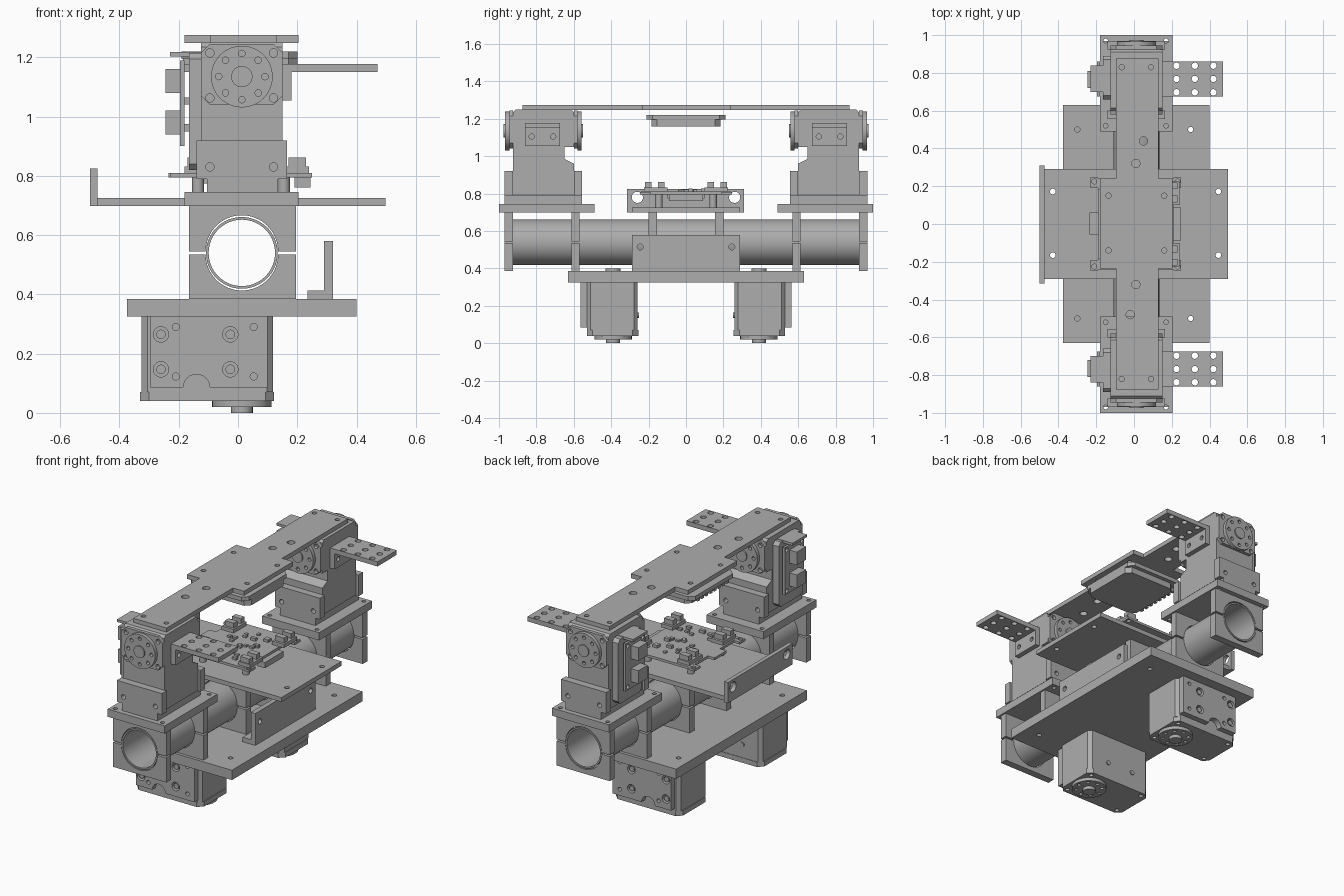
import bpy, bmesh, math, random
from mathutils import Matrix

cube = bpy.data.objects.get("Cube")
if cube:
    bpy.data.objects.remove(cube)

grey = bpy.data.materials.new("machined grey")
grey.use_nodes = True
COLOUR = (0.42, 0.42, 0.42, 1)
grey.diffuse_color = COLOUR
grey.node_tree.nodes["Principled BSDF"].inputs["Base Color"].default_value = COLOUR

# Local profile plane and extrusion direction for each axis
FRAMES = {
    "X": Matrix(((0, 0, 1), (1, 0, 0), (0, 1, 0))),   # profile (y, z)
    "Y": Matrix(((1, 0, 0), (0, 0, -1), (0, 1, 0))),  # profile (x, z)
    "Z": Matrix.Identity(3),                          # profile (x, y)
}
CX, TUBE_Z, HORN_Z = 0.013, 0.54, 1.135


def rect(a0, a1, b0, b1, c=0.0):
    if not c:
        return [(a0, b0), (a1, b0), (a1, b1), (a0, b1)]
    return [(a0 + c, b0), (a1 - c, b0), (a1, b0 + c), (a1, b1 - c),
            (a1 - c, b1), (a0 + c, b1), (a0, b1 - c), (a0, b0 + c)]


def circle(a, b, r, n=20, start=0.0, sweep=2 * math.pi):
    return [(a + r * math.cos(start + sweep * i / n),
             b + r * math.sin(start + sweep * i / n)) for i in range(n)]


def plate(name, axis, lo, hi, outline, holes=(), mirror=False):
    """Extrude a profile with holes from lo to hi along an axis."""
    curve = bpy.data.curves.new(name, "CURVE")
    curve.dimensions, curve.fill_mode = "2D", "BOTH"
    curve.extrude = (hi - lo) / 2
    for pts in (outline, *holes):
        spline = curve.splines.new("POLY")
        spline.points.add(len(pts) - 1)
        for p, (a, b) in zip(spline.points, pts):
            p.co = (a, b, 0, 1)
        spline.use_cyclic_u = True
    temp = bpy.data.objects.new(name, curve)
    mesh = bpy.data.meshes.new_from_object(temp)
    bpy.data.objects.remove(temp)
    bpy.data.curves.remove(curve)
    mid = (lo + hi) / 2 * (-1 if axis == "Y" else 1)
    mesh.transform(FRAMES[axis].to_4x4() @ Matrix.Translation((0, 0, mid)))
    bm = bmesh.new()
    bm.from_mesh(mesh)
    bmesh.ops.remove_doubles(bm, verts=bm.verts, dist=1e-5)
    bmesh.ops.recalc_face_normals(bm, faces=bm.faces)
    bm.to_mesh(mesh)
    bm.free()
    mesh.materials.clear()
    mesh.materials.append(grey)
    obj = bpy.data.objects.new(name, mesh)
    bpy.context.collection.objects.link(obj)
    if mirror:
        mod = obj.modifiers.new("front and back", "MIRROR")
        mod.use_axis = (False, True, False)
        mod.use_mirror_merge = False
    bpy.ops.object.select_all(action="DESELECT")
    obj.select_set(True)
    bpy.context.view_layer.objects.active = obj
    bpy.ops.object.shade_smooth_by_angle(angle=math.radians(30))
    return obj


def box(name, x0, x1, y0, y1, z0, z1, mirror=False):
    return plate(name, "Z", z0, z1, rect(x0, x1, y0, y1), (), mirror)


def grid(xs, ys, r, n=14):
    return [circle(x, y, r, n) for x in xs for y in ys]


# Base plate and central tube
plate("base_plate", "Z", 0.325, 0.385, rect(-0.375, 0.4, -0.63, 0.63),
      grid((-0.3,), (-0.5, 0.5), 0.014) + grid((0.3,), (-0.5, 0.5), 0.014))
plate("tube", "Y", -0.97, 0.97, circle(CX, TUBE_Z, 0.121, 64),
      [circle(CX, TUBE_Z, 0.112, 64)])

# Split tube clamps, upper and lower halves
for label, y0, y1 in (("end", -0.97, -0.925), ("mid", -0.612, -0.57), ("centre", -0.2, -0.155)):
    half, r = 0.005, 0.122
    lower = [(-0.165, 0.385), (0.195, 0.385), (0.195, TUBE_Z - half)]
    lower += circle(CX, TUBE_Z - half, r, 32, 0, -math.pi) + [(CX - r, TUBE_Z - half), (-0.165, TUBE_Z - half)]
    upper = [(-0.165, 0.698), (0.195, 0.698), (0.195, TUBE_Z + half)]
    upper += circle(CX, TUBE_Z + half, r, 32, 0, math.pi) + [(CX - r, TUBE_Z + half), (-0.165, TUBE_Z + half)]
    plate(label + "_clamp_lower", "Y", y0, y1, lower, (), True)
    plate(label + "_clamp_upper", "Y", y0, y1, upper, (), True)

# Side angle bracket on the base plate
plate("angle_wall", "X", 0.29, 0.32, rect(-0.29, 0.29, 0.385, 0.58),
      [circle(s * 0.245, 0.515, 0.016) for s in (-1, 1)])
box("angle_foot", 0.235, 0.29, -0.29, 0.29, 0.385, 0.413)

# Electronics tray with upturned lip
plate("tray", "Z", 0.698, 0.725, rect(-0.475, 0.497, -0.29, 0.29),
      grid((-0.43, 0.447), (-0.165, 0.172), 0.015))
plate("tray_lip", "X", -0.5, -0.475, rect(-0.315, 0.31, 0.698, 0.825),
      [circle(s * 0.26, 0.78, 0.03) for s in (-1, 1)])

# Control board, standoffs and components
plate("control_board", "Z", 0.795, 0.81, rect(-0.19, 0.21, -0.24, 0.24),
      grid((-0.135, 0.155), (-0.14, 0.15), 0.014))
plate("board_ears", "Z", 0.795, 0.809, rect(-0.23, -0.19, 0.19, 0.245), [circle(-0.21, 0.225, 0.013)], True)
plate("board_ears_left", "Z", 0.795, 0.809, rect(0.21, 0.25, 0.19, 0.245), [circle(0.23, 0.225, 0.013)], True)
box("side_tab", -0.235, -0.19, -0.055, 0.06, 0.795, 0.81)
for x in (-0.135, 0.155):
    plate("standoff", "Z", 0.725, 0.795, circle(x, 0.145, 0.02), (), True)
for x in (-0.14, 0.2):
    box("connector_body", x - 0.04, x + 0.04, 0.1, 0.225, 0.81, 0.832, True)
    for y in (0.115, 0.185):
        box("connector_top", x - 0.03, x + 0.03, y, y + 0.035, 0.832, 0.862, True)
box("socket_row", 0.19, 0.245, -0.09, 0.09, 0.76, 0.795)
box("socket_row_under", -0.15, -0.1, -0.1, 0.1, 0.775, 0.795)
random.seed(4)
for i in range(24):
    x, y = random.uniform(-0.1, 0.13), random.uniform(-0.21, 0.2)
    s = random.uniform(0.008, 0.018)
    box("small_chip", x - s, x + s, y - 0.01, y + 0.01, 0.81, 0.81 + s)

# Upper servo platforms and U brackets
plate("servo_platform", "Z", 0.698, 0.745, rect(-0.18, 0.205, -1.0, -0.49),
      grid((-0.15, 0.17), (-0.97, -0.52), 0.012), True)
box("bracket_base", -0.105, 0.135, -0.97, -0.555, 0.745, 0.793, True)
for y0, y1 in ((-0.97, -0.925), (-0.6, -0.555)):
    plate("bracket_wall", "Y", y0, y1, rect(-0.14, 0.165, 0.79, 0.92),
          [circle(x, 0.83, 0.014) for x in (-0.095, 0.12)], True)

# Upper servos, stepped body with horns at both ends
body = [(-0.925, 0.795), (-0.6, 0.795), (-0.6, 0.96), (-0.65, 0.985), (-0.65, 1.05),
        (-0.6, 1.05), (-0.6, 1.235), (-0.615, 1.25), (-0.91, 1.25), (-0.925, 1.235)]
plate("upper_servo_body", "X", -0.125, 0.15, body, (), True)
for y0, y1, out in ((-0.945, -0.925, -1), (-0.6, -0.58, 1)):
    plate("servo_end_cap", "Y", y0, y1, rect(-0.125, 0.15, 1.04, 1.245, 0.03),
          [circle(x, z, 0.014) for x in (-0.095, 0.12) for z in (1.063, 1.215)], True)
    face = y0 if out < 0 else y1
    bolts = [circle(CX + 0.078 * math.cos(k * math.pi / 4), HORN_Z + 0.078 * math.sin(k * math.pi / 4), 0.011, 12)
             for k in range(8)]
    a, b = sorted((face, face + out * 0.022))
    plate("servo_horn", "Y", a, b, circle(CX, HORN_Z, 0.104, 48), bolts, True)
    a, b = sorted((face, face + out * 0.03))
    plate("horn_hub", "Y", a, b, circle(CX, HORN_Z, 0.036, 24), (), True)
plate("servo_side_cover", "X", -0.165, -0.125, rect(-0.89, -0.66, 0.82, 1.215, 0.02),
      [circle(-0.885, 1.02, 0.003, 8)], True)

# Small driver boards beside the upper servos
plate("driver_board", "X", -0.195, -0.18, rect(-0.86, -0.675, 0.9, 1.19),
      [circle(y, z, 0.012) for y in (-0.84, -0.695) for z in (0.92, 1.17)], True)
box("driver_top_strip", -0.23, -0.125, -0.84, -0.7, 1.203, 1.218, True)
for z in (0.94, 1.08):
    box("driver_plug", -0.245, -0.195, -0.81, -0.72, z, z + 0.08, True)
for z in (0.95, 1.04, 1.15):
    box("driver_spacer", -0.18, -0.165, -0.8, -0.74, z, z + 0.025, True)

# Perforated outrigger arms
plate("arm_flange", "X", 0.15, 0.18, rect(-0.86, -0.675, 1.055, 1.178),
      [circle(y, 1.105, 0.014) for y in (-0.825, -0.71)], True)
plate("arm_shelf", "Z", 1.15, 1.178, rect(0.18, 0.47, -0.86, -0.675),
      grid((0.225, 0.322, 0.42), (-0.838, -0.768, -0.697), 0.017), True)

# Top bridge with widened centre and hanging module
bridge = [(-0.095, -0.875), (0.13, -0.875), (0.13, -0.235), (0.205, -0.235), (0.205, 0.24),
          (0.13, 0.24), (0.13, 0.875), (-0.095, 0.875), (-0.095, 0.24), (-0.18, 0.24),
          (-0.18, -0.235), (-0.095, -0.235)]
plate("bridge", "Z", 1.248, 1.275, bridge,
      grid((-0.065, 0.09), (-0.82, 0.83), 0.014) + grid((-0.135, 0.16), (-0.14, 0.15), 0.014)
      + [circle(0.01, s * 0.32, 0.022) for s in (-1, 1)]
      + [circle(0.05, 0.44, 0.022), circle(-0.02, -0.48, 0.022)])
plate("hanging_board", "Z", 1.195, 1.22, rect(-0.19, 0.2, -0.21, 0.21, 0.03))
plate("hanging_case", "Z", 1.158, 1.195, rect(-0.15, 0.2, -0.185, 0.185, 0.03))
for i in range(8):
    y = -0.15 + i * 0.04
    box("module_pin", -0.185, -0.16, y, y + 0.02, 1.175, 1.195)

# Lower servos under the base plate
plate("lower_servo_body", "Z", 0.07, 0.325, rect(-0.325, 0.118, -0.53, -0.258, 0.02), (), True)
plate("lower_servo_cap", "Z", 0.04, 0.07, rect(-0.33, 0.122, -0.53, -0.255, 0.03),
      grid((-0.29, 0.085), (-0.5, -0.285), 0.013), True)
cover = [(-0.295, 0.085)] + circle(-0.14, 0.085, 0.045, 12, math.pi, -math.pi) + \
        [(-0.095, 0.085), (0.1, 0.085), (0.1, 0.325), (-0.295, 0.325)]
plate("lower_servo_cover", "Y", -0.565, -0.53, cover,
      [circle(x, z, 0.026) for x in (-0.26, -0.026) for z in (0.147, 0.265)]
      + [circle(x, z, 0.012) for x in (-0.21, 0.053) for z in (0.123, 0.29)], True)
for x in (-0.26, -0.026):
    for z in (0.147, 0.265):
        plate("cover_bolt", "Y", -0.56, -0.53, circle(x, z, 0.016), (), True)
plate("lower_horn", "Z", 0.02, 0.04, circle(CX, -0.39, 0.1, 48),
      [circle(CX + 0.075 * math.cos(k * math.pi / 4), -0.39 + 0.075 * math.sin(k * math.pi / 4), 0.011, 12)
       for k in range(8)], True)
plate("lower_horn_hub", "Z", 0.0, 0.02, circle(CX, -0.39, 0.037, 24), (), True)
plate("lower_servo_rear_hub", "Z", 0.385, 0.4, circle(CX, -0.39, 0.04, 24), (), True)
for x in (-0.2, -0.02):
    plate("side_bolt", "Y", -0.258, -0.252, circle(x, 0.15, 0.014), (), True)
